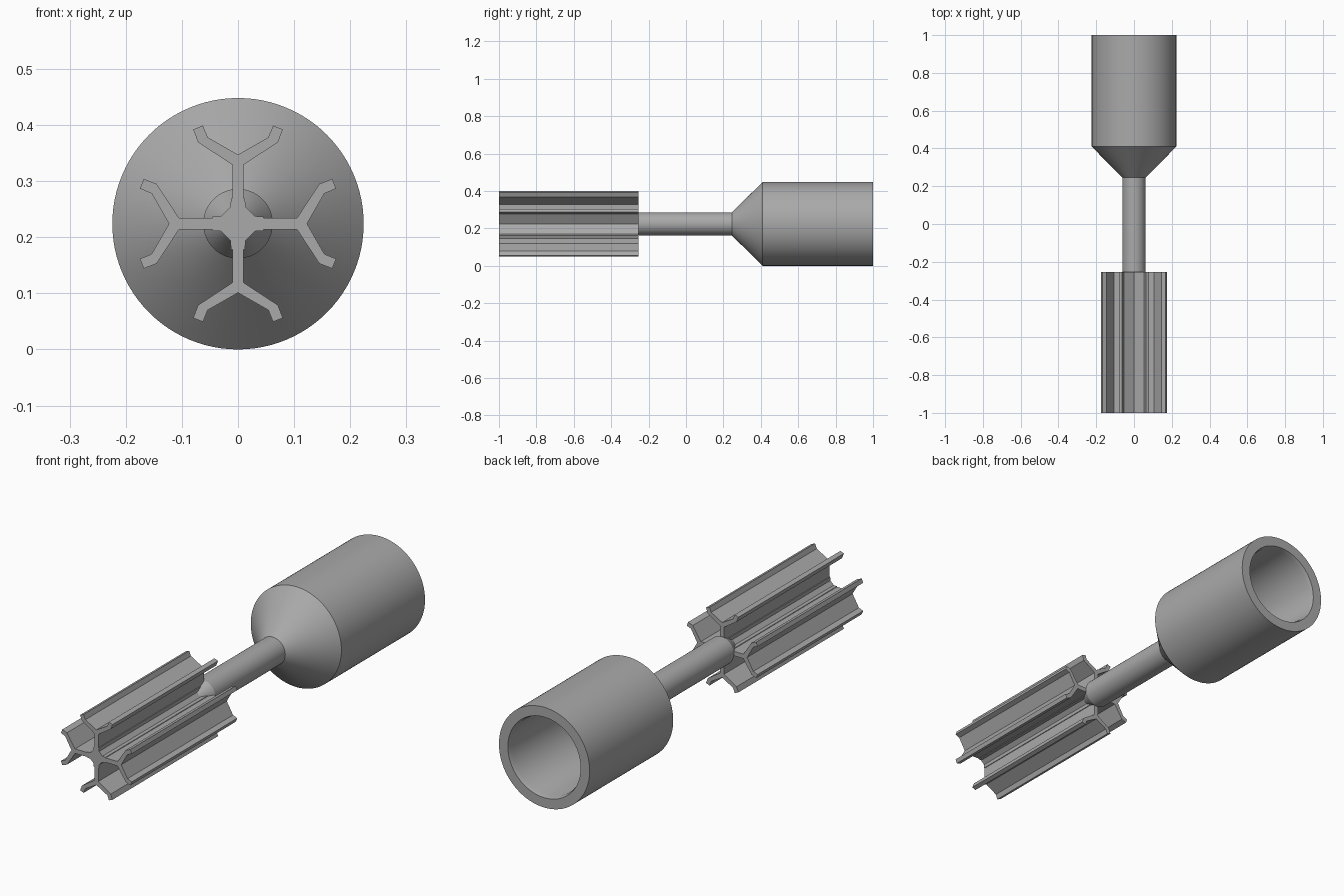
import bpy, bmesh, math

cube = bpy.data.objects.get("Cube")
if cube:
    bpy.data.objects.remove(cube)

AXIS_Z = 0.224

grey = bpy.data.materials.new("plain grey")
grey.use_nodes = True
grey.diffuse_color = (0.4, 0.4, 0.4, 1)
grey.node_tree.nodes["Principled BSDF"].inputs["Base Color"].default_value = (0.4, 0.4, 0.4, 1)


def add_object(name, bm, angle):
    bmesh.ops.recalc_face_normals(bm, faces=bm.faces)
    mesh = bpy.data.meshes.new(name)
    bm.to_mesh(mesh)
    bm.free()
    mesh.materials.append(grey)
    obj = bpy.data.objects.new(name, mesh)
    bpy.context.collection.objects.link(obj)
    obj.location.z = AXIS_Z
    bpy.ops.object.select_all(action='DESELECT')
    obj.select_set(True)
    bpy.context.view_layer.objects.active = obj
    bpy.ops.object.shade_smooth_by_angle(angle=math.radians(angle))
    return obj


def lathe(name, profile, steps=96):
    """Spin a (radius, y) profile around the y axis."""
    bm = bmesh.new()
    verts = [bm.verts.new((r, y, 0)) for r, y in profile]
    edges = [bm.edges.new(pair) for pair in zip(verts, verts[1:])]
    bmesh.ops.spin(bm, geom=verts + edges, cent=(0, 0, 0), axis=(0, 1, 0),
                   angle=math.tau, steps=steps)
    bmesh.ops.remove_doubles(bm, verts=bm.verts, dist=0.0001)
    return add_object(name, bm, 25)


# Shaft with tapered tip, flaring into a hollow cup open at the back
lathe("shaft_and_cup", [
    (0, -0.33), (0.02, -0.33), (0.062, -0.25), (0.062, 0.245),
    (0.224, 0.41), (0.224, 1.0), (0.18, 1.0), (0.174, 0.98),
    (0.174, 0.41), (0, 0.41)])

# Forked fins: half of one arm as (sideways, outward), mirrored and turned four times
half_arm = [(0.0135, 0.03), (0.0125, 0.045), (0.01, 0.046), (0.01, 0.105),
            (0.071, 0.145), (0.080, 0.168), (0.0625, 0.175), (0.054, 0.154)]
arm = half_arm + [(0, 0.123)] + [(-s, r) for s, r in reversed(half_arm)]

bm = bmesh.new()
outline = []
for quarter in range(4):
    c, s = math.cos(quarter * math.pi / 2), math.sin(quarter * math.pi / 2)
    outline += [bm.verts.new((x * c - z * s, -1, x * s + z * c)) for x, z in arm]
front = bm.faces.new(outline)
extruded = bmesh.ops.extrude_face_region(bm, geom=[front], use_keep_orig=True)
moved = [v for v in extruded["geom"] if isinstance(v, bmesh.types.BMVert)]
bmesh.ops.translate(bm, verts=moved, vec=(0, 0.745, 0))
add_object("forked_fins", bm, 15)
